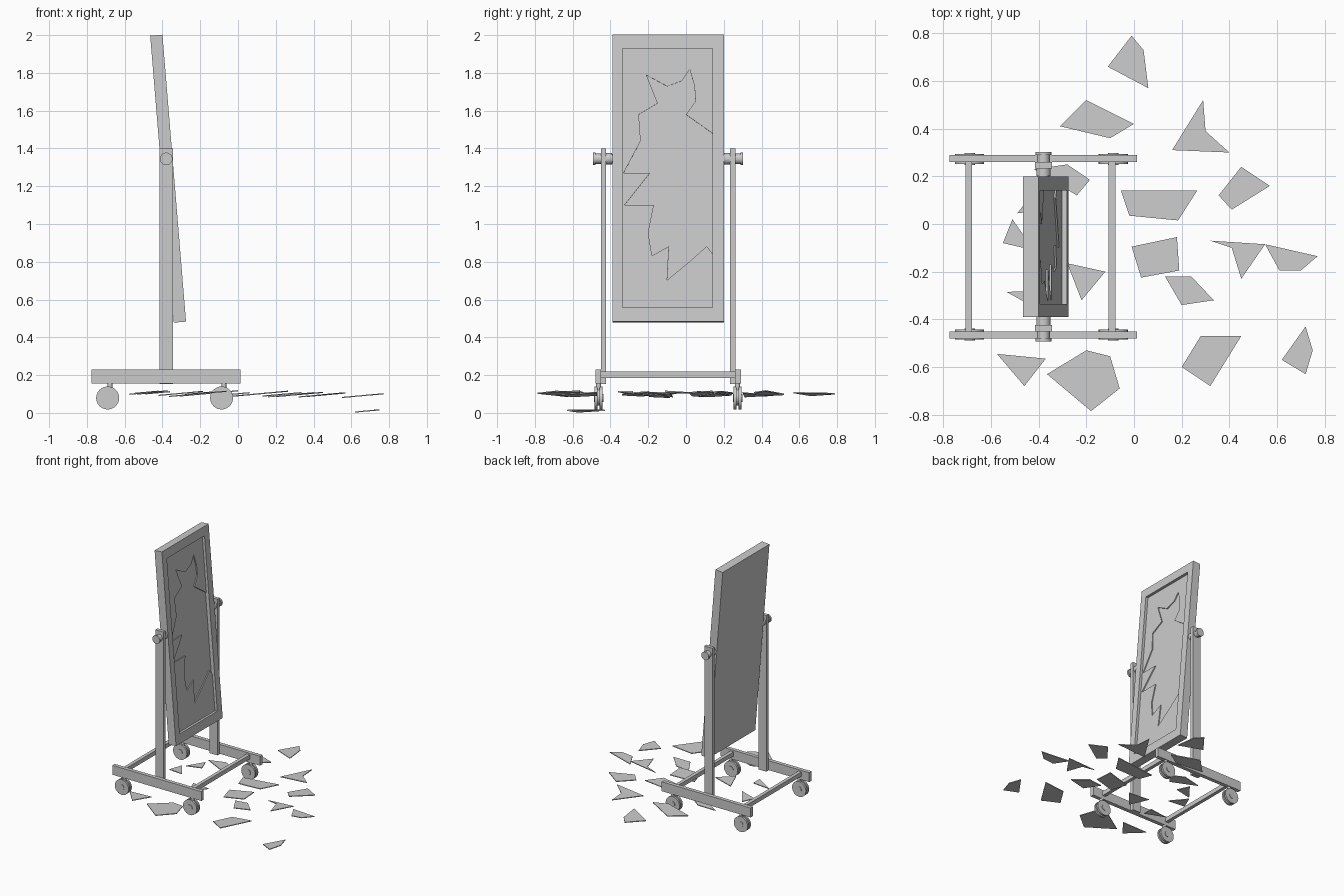
import bpy, bmesh, math
from mathutils import Vector, Matrix

if "Cube" in bpy.data.objects:
    bpy.data.objects.remove(bpy.data.objects["Cube"])

YC = -0.095                       # symmetry plane of the stand
TILT = Matrix.Translation((-0.37, YC, 1.24)) @ Matrix.Rotation(math.radians(-4.7), 4, 'Y')


def finish(name, bm, matrix=None):
    bmesh.ops.recalc_face_normals(bm, faces=bm.faces)
    me = bpy.data.meshes.new(name)
    bm.to_mesh(me)
    bm.free()
    ob = bpy.data.objects.new(name, me)
    bpy.context.collection.objects.link(ob)
    if matrix:
        ob.matrix_world = matrix
    return ob


def box(name, x0, x1, y0, y1, z0, z1):
    bm = bmesh.new()
    m = Matrix.Translation(((x0 + x1) / 2, (y0 + y1) / 2, (z0 + z1) / 2))
    bmesh.ops.create_cube(bm, size=1, matrix=m @ Matrix.Diagonal((x1 - x0, y1 - y0, z1 - z0, 1)))
    return finish(name, bm)


def lathe(name, steps, origin, axis='Y', seg=24):
    """Stack of discs: (start, end, radius) along an axis."""
    bm = bmesh.new()
    rot = Matrix.Rotation(math.radians(-90), 4, 'X') if axis == 'Y' else Matrix.Identity(4)
    for a, b, r in steps:
        m = Matrix.Translation(origin) @ rot @ Matrix.Translation((0, 0, (a + b) / 2))
        bmesh.ops.create_cone(bm, cap_ends=True, segments=seg, radius1=r, radius2=r,
                              depth=abs(b - a), matrix=m)
    for f in bm.faces:
        f.smooth = len(f.verts) == 4
    for e in bm.edges:
        e.smooth = e.calc_face_angle(0) < 0.6
    return finish(name, bm)


def plate(name, pts, offset, matrix=None):
    """Flat polygon given thickness along an offset vector."""
    bm = bmesh.new()
    face = bm.faces.new([bm.verts.new(p) for p in pts])
    ext = bmesh.ops.extrude_face_region(bm, geom=[face])
    bmesh.ops.translate(bm, vec=offset, verts=[g for g in ext['geom'] if isinstance(g, bmesh.types.BMVert)])
    return finish(name, bm, matrix)


# mirror frame: solid back, stepped recess on the +x face
bm = bmesh.new()
OUT = (-0.295, 0.295, -0.762, 0.762)
INN = (-0.24, 0.235, -0.687, 0.69)
rings = []
for x, (a, b, c, d) in ((-0.0325, OUT), (0.0325, OUT), (0.0325, INN), (0.004, INN)):
    rings.append([bm.verts.new((x, y, z)) for y, z in ((a, c), (b, c), (b, d), (a, d))])
for r, s in zip(rings, rings[1:]):
    for i in range(4):
        j = (i + 1) % 4
        bm.faces.new((r[i], r[j], s[j], s[i]))
bm.faces.new(rings[0])
bm.faces.new(rings[-1])
finish("mirror_frame", bm, TILT)

# glass still held in the frame, with a jagged hole
jagged = [(0.14, 1.48), (0.0, 1.58), (0.05, 1.65), (0.045, 1.73), (0.02, 1.82), (-0.02, 1.76),
          (-0.10, 1.73), (-0.21, 1.79), (-0.15, 1.64), (-0.25, 1.58), (-0.24, 1.44),
          (-0.33, 1.27), (-0.19, 1.27), (-0.325, 1.10), (-0.17, 1.10), (-0.20, 0.95),
          (-0.18, 0.83), (-0.09, 0.88), (-0.10, 0.70), (0.02, 0.80), (0.11, 0.88), (0.14, 0.84),
          (0.14, 0.553), (-0.335, 0.553), (-0.335, 1.93), (0.14, 1.93)]
plate("broken_glass", [(0.003, y - YC, z - 1.24) for y, z in jagged], Vector((0.009, 0, 0)), TILT)

# stand: rails, posts, pivots and casters on both sides
for side, s in (("front", -1), ("back", 1)):
    def ys(a, b):
        return sorted((YC + s * a, YC + s * b))
    box(side + "_rail", -0.775, 0.012, *ys(0.355, 0.385), 0.155, 0.23)
    box(side + "_post", -0.415, -0.345, *ys(0.328, 0.356), 0.152, 1.40)
    lathe(side + "_pivot", [(s * a, s * b, r) for a, b, r in
                            ((0.28, 0.395, 0.025), (0.296, 0.33, 0.030), (0.356, 0.385, 0.027),
                             (0.384, 0.398, 0.033))], (-0.38, YC, 1.345))
    for end, x in (("left", -0.69), ("right", -0.087)):
        n = side + "_" + end
        y = YC + s * 0.368
        lathe(n + "_caster_wheels", [(-0.021, -0.006, 0.061), (0.006, 0.021, 0.061),
                                     (-0.025, 0.025, 0.022)], (x, y, 0.079))
        lathe(n + "_caster_housing", [(-0.008, 0.008, 0.045)], (x, y, 0.085))
        lathe(n + "_caster_stem", [(0.11, 0.16, 0.013)], (x + 0.012, y, 0), 'Z', 16)

# cross bars
for n, x in (("left", -0.693), ("right", -0.092)):
    box(n + "_cross_bar", x - 0.014, x + 0.014, YC - 0.36, YC + 0.36, 0.184, 0.218)

# scattered shards, outlines seen from above
shards = [
    [(-.01, .79), (.04, .73), (.06, .57), (-.11, .66)],
    [(-.2, .52), (0, .42), (-.1, .36), (-.31, .41)],
    [(.29, .52), (.3, .39), (.4, .3), (.16, .31)],
    [(.45, .24), (.57, .16), (.41, .06), (.355, .12)],
    [(-.055, .14), (.265, .14), (.185, .015), (-.02, .035)],
    [(-.01, -.095), (.18, -.055), (.19, -.195), (.03, -.225)],
    [(.32, -.07), (.55, -.085), (.45, -.23), (.41, -.1)],
    [(.55, -.085), (.77, -.135), (.7, -.195), (.61, -.195)],
    [(.13, -.22), (.24, -.22), (.335, -.32), (.2, -.34)],
    [(.28, -.47), (.45, -.47), (.32, -.68), (.2, -.6)],
    [(-.2, -.53), (-.1, -.555), (-.06, -.69), (-.18, -.785), (-.365, -.63)],
    [(-.575, -.545), (-.37, -.565), (-.46, -.68)],
    [(-.535, -.285), (-.4, -.28), (-.4, -.36)],
    [(-.51, .02), (-.55, -.08), (-.42, -.11)],
    [(-.28, -.165), (-.12, -.2), (-.22, -.32)],
    [(-.28, .25), (-.185, .185), (-.24, .12), (-.42, .23)],
    [(-.49, .045), (-.36, .06), (-.4, .16)],
    [(.72, -.43), (.75, -.53), (.72, -.63), (.62, -.57)],
]
for i, pts in enumerate(shards):
    cx = sum(p[0] for p in pts) / len(pts)
    low = i == len(shards) - 1
    z = 0.009 if low else 0.098 - 0.015 * cx
    plate(f"shard_{i + 1}", [(x, y, z + 0.09 * (x - cx)) for x, y in pts], Vector((0, 0, 0.006)))
